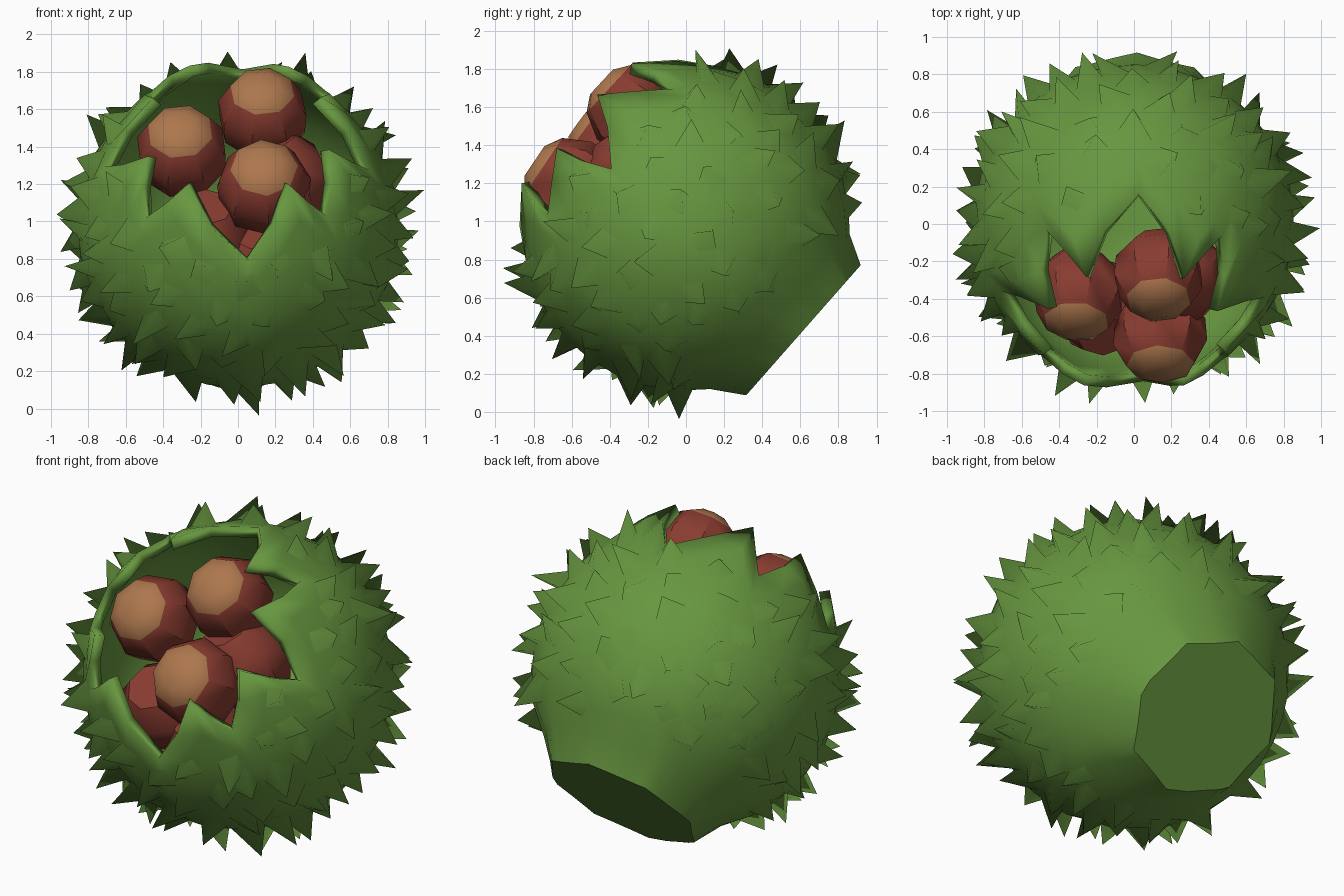
import bpy, bmesh, math, random
from mathutils import Vector

random.seed(7)
if "Cube" in bpy.data.objects:
    bpy.data.objects.remove(bpy.data.objects["Cube"])

CENTRE = Vector((0, 0, 0.97))
AXIS = Vector((0, -1, 1)).normalized()      # opening direction
SIDE = Vector((1, 0, 0))
UP = Vector((0, 1, 1)).normalized()
FLAT = Vector((0, 0.75, -0.66)).normalized()  # flat patch at the lower back
RADIUS = 0.86


def material(name, colour):
    mat = bpy.data.materials.new(name)
    mat.use_nodes = True
    mat.diffuse_color = (*colour, 1)
    bsdf = mat.node_tree.nodes["Principled BSDF"]
    bsdf.inputs["Base Color"].default_value = (*colour, 1)
    bsdf.inputs["Roughness"].default_value = 0.9
    return mat


GREEN = material("husk green", (0.135, 0.305, 0.05))
RED = material("nut red brown", (0.25, 0.045, 0.03))
TAN = material("nut tan", (0.42, 0.185, 0.075))


def finish(name, bm, mats, angle):
    mesh = bpy.data.meshes.new(name)
    bm.to_mesh(mesh)
    bm.free()
    obj = bpy.data.objects.new(name, mesh)
    bpy.context.collection.objects.link(obj)
    for m in mats:
        mesh.materials.append(m)
    bpy.ops.object.select_all(action="DESELECT")
    obj.select_set(True)
    bpy.context.view_layer.objects.active = obj
    bpy.ops.object.shade_smooth_by_angle(angle=math.radians(angle))
    return obj


def skin(bm, rows):
    """Bridge closed rings of points; return the rings and the faces ring by ring."""
    rings = [[bm.verts.new(p) for p in row] for row in rows]
    bands = []
    for a, b in zip(rings, rings[1:]):
        n = len(a)
        bands.append([bm.faces.new((a[i], b[i], b[(i + 1) % n], a[(i + 1) % n]))
                      for i in range(n)])
    return rings, bands


def direction(phi, theta):
    p, t = math.radians(phi), math.radians(theta)
    return AXIS * math.cos(t) + (SIDE * math.cos(p) + UP * math.sin(p)) * math.sin(t)


# Jagged rim: (angle around opening, angle from its axis), notch and tip alternate
RIM = [(-5, 55), (20, 30), (45, 50), (56, 31), (88, 56), (122, 31), (134, 52),
       (160, 31), (182, 56), (205, 35), (223, 52), (239, 34), (274, 57),
       (301, 34), (315, 50), (339, 34), (355, 55)]


def rim_angle(phi):
    phi = (phi + 5) % 360 - 5
    for (p0, t0), (p1, t1) in zip(RIM, RIM[1:]):
        if p0 <= phi <= p1:
            return t0 + (t1 - t0) * (phi - p0) / (p1 - p0)


def patch_angle(phi):
    """Edge of the eight-sided flat patch."""
    return 180 - 27.5 / math.cos(math.radians(phi % 45 - 22.5))


# Husk shell
columns = []
for (p0, _), (p1, _) in zip(RIM, RIM[1:]):
    columns += [p0, (p0 + p1) / 2]
rows = []
for k in range(10):
    row = []
    for phi in columns:
        start = rim_angle(phi)
        theta = start + (patch_angle(phi) - start) * k / 9
        d = (direction(phi, theta) + UP * 0.07 * k / 9).normalized()
        radius = RADIUS + max(0, 52 - theta) / 20 * 0.08
        if k == 9:
            radius = 0.82 / d.dot(FLAT)
        row.append(CENTRE + d * radius)
    rows.append(row)
bm = bmesh.new()
rings, _ = skin(bm, rows)
bm.faces.new(list(reversed(rings[-1])))
bmesh.ops.recalc_face_normals(bm, faces=bm.faces)
low = min(bm.faces, key=lambda f: f.calc_center_median().z)
if low.normal.z > 0:
    bmesh.ops.reverse_faces(bm, faces=bm.faces)
husk = finish("husk", bm, [GREEN], 50)
solid = husk.modifiers.new("thickness", "SOLIDIFY")
solid.thickness = 0.06
solid.offset = -1

# Husk spikes, spread evenly and blended into the shell with softened normals
bm = bmesh.new()
normals = []
COUNT = 210
for i in range(COUNT):
    z = 1 - 2 * (i + 0.5) / COUNT
    turn = i * math.pi * (3 - math.sqrt(5))
    r = math.sqrt(1 - z * z)
    d = Vector((r * math.cos(turn), r * math.sin(turn), z))
    d = (d + Vector([random.uniform(-0.05, 0.05) for _ in range(3)])).normalized()
    theta = math.degrees(d.angle(AXIS))
    phi = math.degrees(math.atan2(d.dot(UP), d.dot(SIDE)))
    if theta < rim_angle(phi) + 7 or theta < 50 or d.dot(FLAT) > 0.66:
        continue
    u = d.orthogonal().normalized()
    v = d.cross(u)
    spin = random.uniform(0, math.tau)
    width = random.uniform(0.08, 0.11)
    lean = u * random.uniform(-0.1, 0.1) + v * random.uniform(-0.1, 0.1)
    tip = bm.verts.new(CENTRE + (d + lean).normalized() * random.uniform(0.96, 1.02))
    normals.append(d)
    base = []
    for k in range(4):
        a = spin + k * math.tau / 4
        out = u * math.cos(a) + v * math.sin(a)
        base.append(bm.verts.new(CENTRE + d * (RADIUS - 0.03) + out * width))
        normals.append((d * 0.85 + out * 0.15).normalized())
    for k in range(4):
        bm.faces.new((base[k], base[(k + 1) % 4], tip))
spikes = finish("husk_spikes", bm, [GREEN], 180)
spikes.data.normals_split_custom_set_from_vertices(normals)

# Nuts: faceted lathe along the pale cap direction
PROFILE = [(0.36, 0.95), (0.7, 0.74), (0.97, 0.2), (0.93, -0.35), (0.55, -0.85)]


def nut(name, centre, radius, facing, spin, mats):
    d = Vector(facing).normalized()
    u = d.orthogonal().normalized()
    v = d.cross(u)
    rows = [[Vector(centre) + radius * (d * h + r * (u * math.cos(a) + v * math.sin(a)))
             for a in [spin + k * math.tau / 8 for k in range(8)]]
            for r, h in PROFILE]
    bm = bmesh.new()
    rings, bands = skin(bm, rows)
    top = bm.faces.new(rings[0])
    bm.faces.new(list(reversed(rings[-1])))
    for f in bands[0] + [top]:
        f.material_index = len(mats) - 1
    bmesh.ops.recalc_face_normals(bm, faces=bm.faces)
    finish(name, bm, mats, 40)


nut("nut_right", (-0.3, -0.37, 1.37), 0.255, (-0.05, -0.8, 0.58), 0.4, [RED, TAN])
nut("nut_top", (0.13, -0.27, 1.57), 0.25, (0, -0.72, 0.67), 0.4, [RED, TAN])
nut("nut_front", (0.14, -0.59, 1.18), 0.26, (0, -0.82, 0.55), 0.0, [RED, TAN])
nut("nut_left", (0.24, -0.28, 1.22), 0.265, (0.3, 0.3, -0.8), 0.3, [RED])
nut("nut_lower", (-0.17, -0.45, 0.91), 0.26, (0, 0.6, -0.7), 0.1, [RED])
nut("nut_inner", (0.1, -0.42, 0.78), 0.25, (0, 0.6, -0.7), 0.4, [RED])
